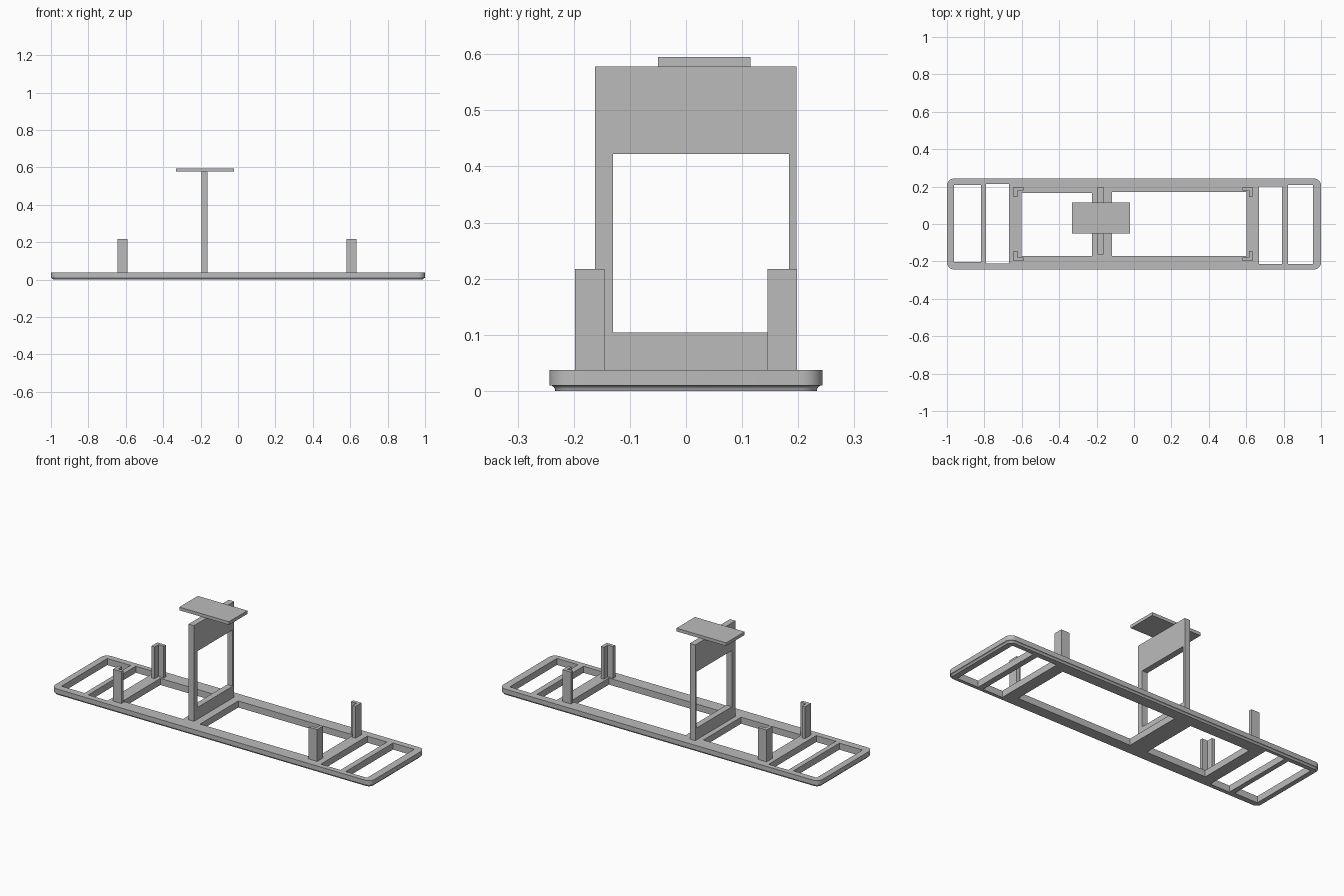
import bpy, bmesh, math

if "Cube" in bpy.data.objects:
    bpy.data.objects.remove(bpy.data.objects["Cube"])

grey = bpy.data.materials.new("plain grey")
grey.diffuse_color = (0.5, 0.5, 0.5, 1)
grey.use_nodes = True
grey.node_tree.nodes["Principled BSDF"].inputs["Base Color"].default_value = grey.diffuse_color


def finish(name, bm):
    bmesh.ops.recalc_face_normals(bm, faces=bm.faces[:])
    mesh = bpy.data.meshes.new(name)
    bm.to_mesh(mesh)
    bm.free()
    mesh.materials.append(grey)
    obj = bpy.data.objects.new(name, mesh)
    bpy.context.collection.objects.link(obj)
    return obj


def prism(name, points, axis, start, end):
    """Extrude a 2D outline along x (points are y, z) or z (points are x, y)."""
    place = (lambda p, t: (t, *p)) if axis == "x" else (lambda p, t: (*p, t))
    bm = bmesh.new()
    face = bm.faces.new([bm.verts.new(place(p, start)) for p in points])
    out = bmesh.ops.extrude_face_region(bm, geom=[face])
    shift = place((0, 0), end - start)
    bmesh.ops.translate(bm, vec=shift, verts=[v for v in out["geom"] if isinstance(v, bmesh.types.BMVert)])
    return finish(name, bm)


def box(name, x0, x1, y0, y1, z0, z1):
    return prism(name, [(x0, y0), (x1, y0), (x1, y1), (x0, y1)], "z", z0, z1)


def cut(target, cutter):
    mod = target.modifiers.new("opening", "BOOLEAN")
    mod.operation = "DIFFERENCE"
    mod.solver = "EXACT"
    mod.object = cutter
    cutter.hide_render = True
    cutter.hide_viewport = True
    cutter.display_type = "WIRE"


# Base slab: rounded corners, rounded lower edge
BASE_TOP, CORNER, EDGE, STEPS = 0.037, 0.037, 0.010, 6
levels = [(EDGE * (1 - math.sin(a)), EDGE * (1 - math.cos(a)))
          for a in (math.pi / 2 * (1 - i / 4) for i in range(5))]
levels.append((0, BASE_TOP))
bm = bmesh.new()
rings = []
for inset, z in levels:
    # the lower edge arc runs from inset at the bottom to flush at EDGE height
    if z < BASE_TOP:
        inset, z = EDGE - z, EDGE - inset
    ring = []
    for k, (sx, sy) in enumerate([(1, 1), (-1, 1), (-1, -1), (1, -1)]):
        for i in range(STEPS + 1):
            a = math.pi / 2 * (k + i / STEPS)
            r = CORNER - inset
            ring.append(bm.verts.new((sx * (1 - CORNER) + r * math.cos(a),
                                      sy * (0.243 - CORNER) + r * math.sin(a), z)))
    rings.append(ring)
rings.sort(key=lambda ring: ring[0].co.z)
for lower, upper in zip(rings, rings[1:]):
    for i in range(len(lower)):
        j = (i + 1) % len(lower)
        bm.faces.new((lower[i], lower[j], upper[j], upper[i]))
bm.faces.new(rings[0][::-1])
bm.faces.new(rings[-1])
base = finish("base_frame", bm)

# Openings through the base
openings = [(-0.963, -0.818, -0.202, 0.208), (-0.790, -0.668, -0.210, 0.215),
            (-0.602, -0.225, -0.171, 0.166), (-0.118, 0.602, -0.171, 0.171),
            (0.668, 0.791, -0.214, 0.201), (0.824, 0.957, -0.214, 0.208)]
for n, (x0, x1, y0, y1) in enumerate(openings):
    cut(base, box(f"opening_cutter_{n + 1}", x0, x1, y0, y1, -0.1, 0.1))

# Four L-shaped corner posts, outer corner facing away from the centre
ARM, WALL = 0.053, 0.019
for sx, corner_x in ((-1, 0.643), (1, 0.634)):
    for sy in (-1, 1):
        shape = [(0, 0), (ARM, 0), (ARM, WALL), (WALL, WALL), (WALL, ARM), (0, ARM)]
        pts = [(sx * (corner_x - u), sy * (0.198 - v)) for u, v in shape]
        side = "left" if sx < 0 else "right"
        depth = "front" if sy < 0 else "back"
        prism(f"{depth}_{side}_post", pts, "z", BASE_TOP - 0.005, 0.217)

# Upright frame with a rectangular window
upright = prism("upright_frame", [(-0.162, 0.032), (0.197, 0.032), (0.197, 0.578), (-0.162, 0.578)],
                "x", -0.196, -0.162)
cut(upright, box("window_cutter", -0.3, -0.05, -0.130, 0.184, 0.104, 0.422))

# Flat plate on top of the upright
box("top_plate", -0.332, -0.021, -0.050, 0.115, 0.577, 0.595)

# Bake the cuts, remove the cutters, smooth only the rounded edges
bpy.context.view_layer.update()
for obj in (base, upright):
    graph = bpy.context.evaluated_depsgraph_get()
    baked = bpy.data.meshes.new_from_object(obj.evaluated_get(graph))
    obj.modifiers.clear()
    obj.data = baked
for obj in list(bpy.data.objects):
    if "cutter" in obj.name:
        bpy.data.objects.remove(obj)
bpy.ops.object.select_all(action="DESELECT")
base.select_set(True)
bpy.context.view_layer.objects.active = base
bpy.ops.object.shade_smooth_by_angle(angle=math.radians(30))
